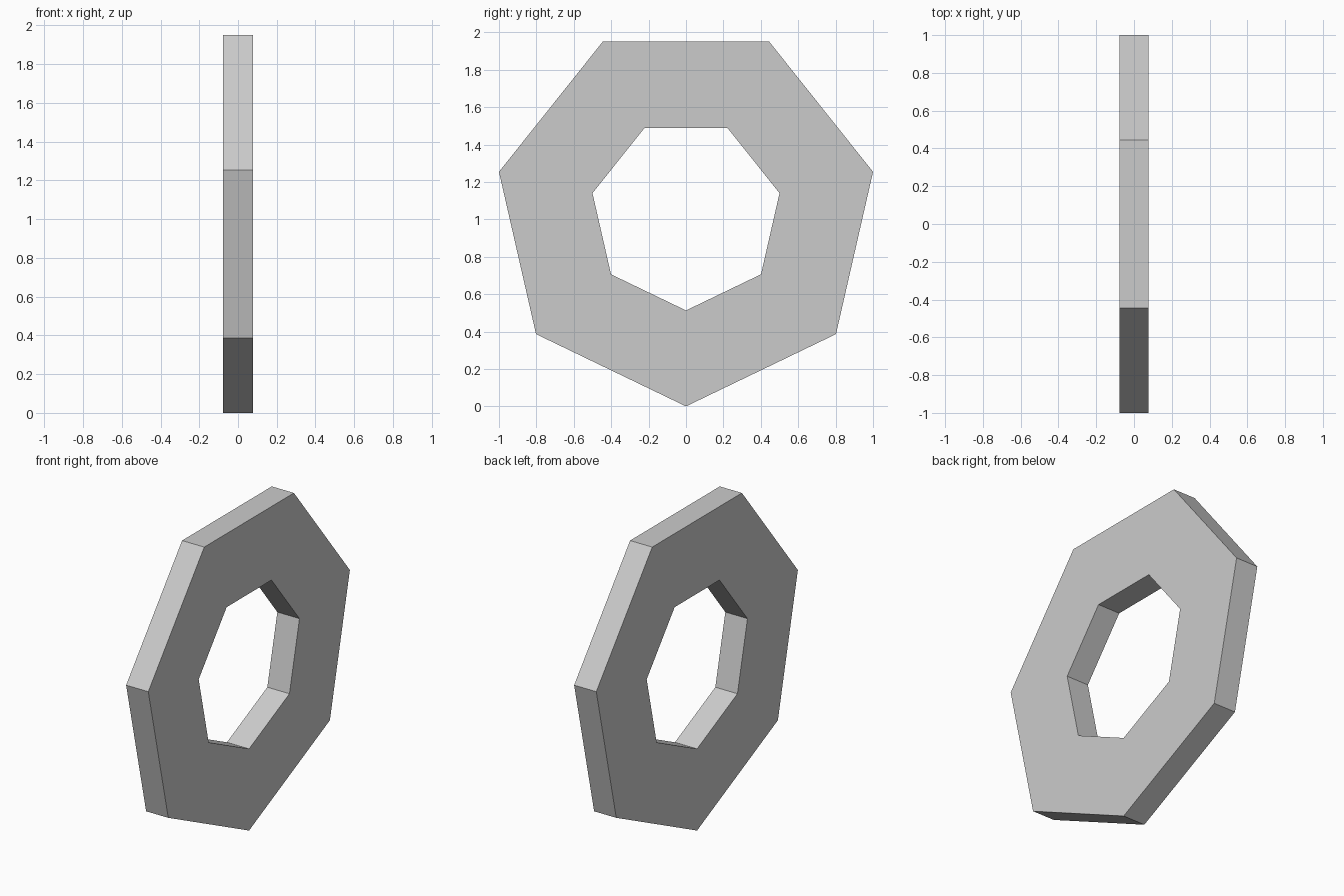
import bpy, bmesh
from math import sin, cos, tau

if "Cube" in bpy.data.objects:
    bpy.data.objects.remove(bpy.data.objects["Cube"])

SIDES = 7
OUTER = 1 / sin(2 * tau / SIDES)   # widest corners land on y = +-1
INNER = OUTER / 2
HALF = OUTER * 0.075               # half thickness along x

bm = bmesh.new()


def loop(radius, x):
    """Heptagon in the YZ plane with one corner pointing down."""
    return [bm.verts.new((x, radius * sin(i * tau / SIDES),
                          OUTER - radius * cos(i * tau / SIDES)))
            for i in range(SIDES)]


# Rectangular cross-section swept around the heptagon
loops = [loop(OUTER, -HALF), loop(OUTER, HALF), loop(INNER, HALF), loop(INNER, -HALF)]
for k in range(4):
    a, b = loops[k], loops[(k + 1) % 4]
    for i in range(SIDES):
        j = (i + 1) % SIDES
        bm.faces.new((a[i], a[j], b[j], b[i]))
bmesh.ops.recalc_face_normals(bm, faces=bm.faces[:])

mesh = bpy.data.meshes.new("heptagon_ring")
bm.to_mesh(mesh)
bm.free()
ring = bpy.data.objects.new("heptagon_ring", mesh)
bpy.context.collection.objects.link(ring)
